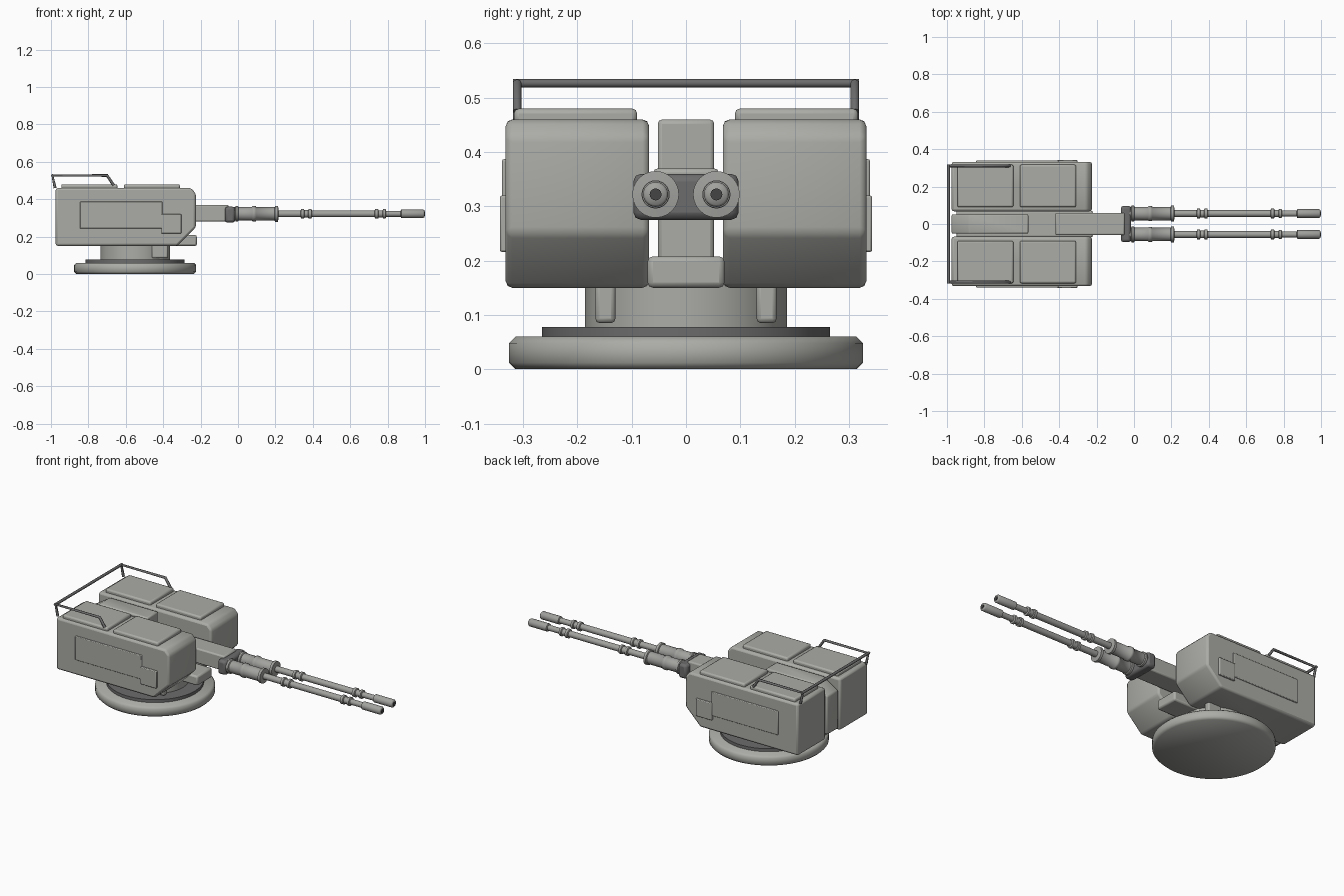
import bpy, bmesh, math
from mathutils import Vector

if "Cube" in bpy.data.objects:
    bpy.data.objects.remove(bpy.data.objects["Cube"])


def material(name, r, g, b):
    m = bpy.data.materials.new(name)
    m.diffuse_color = (r, g, b, 1)
    m.use_nodes = True
    m.node_tree.nodes["Principled BSDF"].inputs["Base Color"].default_value = m.diffuse_color
    return m


paint = material("grey_paint", 0.41, 0.41, 0.385)
dark = material("dark_metal", 0.15, 0.15, 0.15)
gunmetal = material("gun_metal", 0.36, 0.36, 0.345)
black = material("bore_black", 0.06, 0.06, 0.06)


def finish(name, bm, bevel=0.0, mat=paint, segments=2):
    bmesh.ops.recalc_face_normals(bm, faces=bm.faces)
    me = bpy.data.meshes.new(name)
    bm.to_mesh(me)
    bm.free()
    ob = bpy.data.objects.new(name, me)
    bpy.context.collection.objects.link(ob)
    me.materials.append(mat)
    if bevel:
        m = ob.modifiers.new("bevel", 'BEVEL')
        m.width, m.segments, m.limit_method = bevel, segments, 'ANGLE'
    bpy.ops.object.select_all(action='DESELECT')
    bpy.context.view_layer.objects.active = ob
    ob.select_set(True)
    bpy.ops.object.shade_smooth_by_angle(angle=math.radians(60))
    return ob


def extrude_profile(name, pts, y0, y1, bevel=0.0, mat=paint):
    """Side profile in xz, extruded from y0 to y1."""
    bm = bmesh.new()
    a = [bm.verts.new((x, y0, z)) for x, z in pts]
    b = [bm.verts.new((x, y1, z)) for x, z in pts]
    n = len(pts)
    bm.faces.new(a)
    bm.faces.new(b[::-1])
    for i in range(n):
        bm.faces.new((a[i], b[i], b[(i + 1) % n], a[(i + 1) % n]))
    return finish(name, bm, bevel, mat)


def box(name, x, y, z, bevel=0.0, mat=paint):
    pts = [(x[0], z[0]), (x[1], z[0]), (x[1], z[1]), (x[0], z[1])]
    return extrude_profile(name, pts, y[0], y[1], bevel, mat)


def lathe(name, prof, centre, axis, n=32, mat=paint):
    """Revolve (distance along axis, radius) pairs around axis 'X' or 'Z'."""
    bm = bmesh.new()
    rings = []
    for d, r in prof:
        ring = []
        for i in range(n):
            t = 2 * math.pi * i / n
            u, v = r * math.cos(t), r * math.sin(t)
            p = Vector((d, u, v)) if axis == 'X' else Vector((u, v, d))
            ring.append(bm.verts.new(p + Vector(centre)))
        rings.append(ring)
    for p, q in zip(rings, rings[1:]):
        for i in range(n):
            j = (i + 1) % n
            bm.faces.new((p[i], p[j], q[j], q[i]))
    bm.faces.new(rings[0])
    bm.faces.new(rings[-1])
    return finish(name, bm, 0, mat)


def tube(name, pts, r):
    cu = bpy.data.curves.new(name, 'CURVE')
    cu.dimensions = '3D'
    cu.bevel_depth, cu.bevel_resolution, cu.use_fill_caps = r, 2, True
    s = cu.splines.new('POLY')
    s.points.add(len(pts) - 1)
    for p, c in zip(s.points, pts):
        p.co = (*c, 1)
    cu.materials.append(dark)
    ob = bpy.data.objects.new(name, cu)
    bpy.context.collection.objects.link(ob)


# turntable: base disc, dark bearing ring, neck
C = (-0.55, 0, 0)
lathe("base_disc", [(0, 0.314), (0.012, 0.326), (0.048, 0.326), (0.06, 0.314)], C, 'Z', 64)
lathe("bearing_ring", [(0.058, 0.265), (0.078, 0.265)], C, 'Z', 64, dark)
lathe("neck", [(0.076, 0.186), (0.17, 0.186)], C, 'Z', 48)

# centre structure between the two housings
box("floor_plate", (-0.95, -0.22), (-0.071, 0.071), (0.15, 0.208), 0.01)
extrude_profile("centre_spine", [(-0.975, 0.17), (-0.565, 0.17), (-0.565, 0.46),
                                 (-0.88, 0.46), (-0.975, 0.40)], -0.052, 0.052, 0.008)
box("gun_cradle", (-0.42, -0.05), (-0.06, 0.06), (0.28, 0.37), 0.008)
box("gun_yoke", (-0.07, -0.015), (-0.097, 0.097), (0.275, 0.36), 0.014, dark)

# mirrored housings with their panels, hatches and brackets
HOUSING = [(-0.975, 0.15), (-0.325, 0.15), (-0.225, 0.25),
           (-0.225, 0.43), (-0.252, 0.46), (-0.975, 0.46)]
for side, s in (("left", 1), ("right", -1)):
    def span(a, b):
        return sorted((s * a, s * b))
    extrude_profile(f"housing_{side}", HOUSING, *span(0.068, 0.332), 0.012)
    box(f"side_panel_{side}", (-0.845, -0.403), span(0.32, 0.339), (0.243, 0.387), 0.004)
    box(f"side_box_{side}", (-0.41, -0.303), span(0.32, 0.343), (0.216, 0.32), 0.004)
    for i, x in enumerate(((-0.945, -0.645), (-0.61, -0.31))):
        box(f"hatch_{side}_{i}", x, span(0.09, 0.317), (0.45, 0.48), 0.009)
    box(f"neck_bracket_{side}", (-0.462, -0.375), span(0.13, 0.167), (0.085, 0.17), 0.008)

    # stepped gun barrel with collars and a dark bore
    prof = [(-0.03, 0.036)]
    r = 0.036
    for x0, x1, r1, r2 in ((-0.015, 0.003, 0.042, 0.036), (0.075, 0.098, 0.041, 0.036),
                           (0.196, 0.217, 0.043, 0.018), (0.335, 0.355, 0.026, 0.02),
                           (0.375, 0.395, 0.026, 0.018), (0.73, 0.752, 0.026, 0.019),
                           (0.773, 0.792, 0.025, 0.016), (0.87, 0.99, 0.023, 0.017)):
        prof += [(x0, r), (x0 + 0.003, r1), (x1 - 0.003, r1), (x1, r2)]
        r = r2
    prof[-2:] = [(0.99, 0.023), (0.996, 0.019)]
    centre = (0, s * 0.056, 0.322)
    lathe(f"barrel_{side}", prof, centre, 'X', 24, gunmetal)
    lathe(f"bore_{side}", [(0.98, 0.011), (1.0, 0.011)], centre, 'X', 16, black)

# roof rail, rear crossbar with a bent arm on each side
arm = [(-0.978, 0.46), (-0.992, 0.527), (-0.70, 0.527), (-0.665, 0.475)]
for side, s in (("left", 1), ("right", -1)):
    tube(f"rail_arm_{side}", [(x, s * 0.311, z) for x, z in arm], 0.008)
tube("rail_crossbar", [(-0.992, -0.319, 0.527), (-0.992, 0.319, 0.527)], 0.008)
